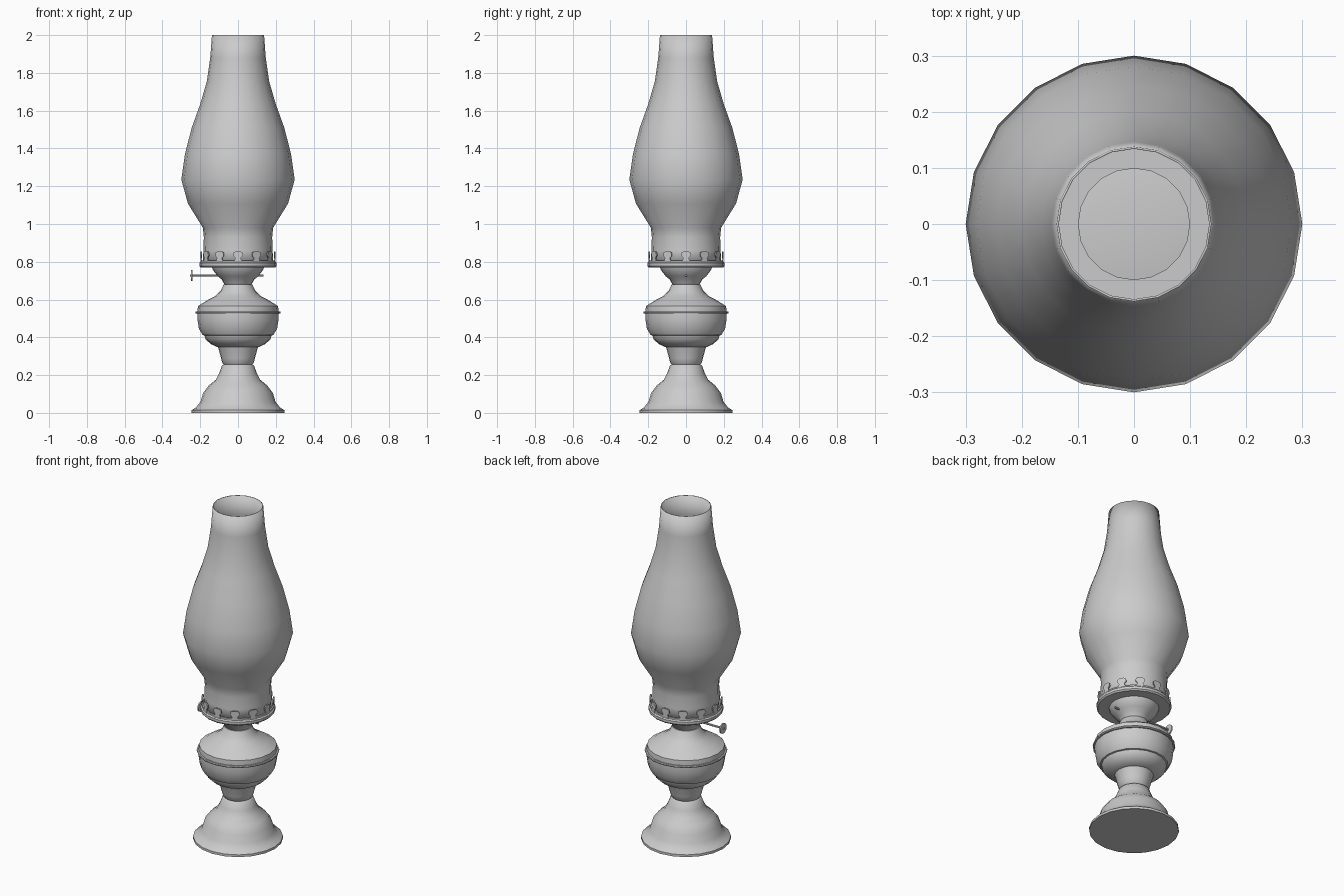
import bpy, bmesh
from math import sin, cos, pi, radians

if "Cube" in bpy.data.objects:
    bpy.data.objects.remove(bpy.data.objects["Cube"])

SIDES = 20


def finish(name, bm, angle=35):
    bmesh.ops.remove_doubles(bm, verts=bm.verts, dist=1e-5)
    bmesh.ops.recalc_face_normals(bm, faces=bm.faces)
    me = bpy.data.meshes.new(name)
    bm.to_mesh(me)
    bm.free()
    ob = bpy.data.objects.new(name, me)
    bpy.context.collection.objects.link(ob)
    bpy.ops.object.select_all(action='DESELECT')
    bpy.context.view_layer.objects.active = ob
    ob.select_set(True)
    bpy.ops.object.shade_smooth_by_angle(angle=radians(angle))
    return ob


def lathe(name, profile, closed=False, sides=SIDES):
    """Spin an (r, z) profile about the z axis."""
    bm = bmesh.new()
    vs = [bm.verts.new((r, 0, z)) for r, z in profile]
    pairs = list(zip(vs, vs[1:]))
    if closed:
        pairs.append((vs[-1], vs[0]))
    es = [bm.edges.new(p) for p in pairs]
    bmesh.ops.spin(bm, geom=vs + es, cent=(0, 0, 0), axis=(0, 0, 1),
                   angle=2 * pi, steps=sides)
    return finish(name, bm)


# Flared foot
lathe("foot", [(0, 0), (.245, 0), (.245, .014), (.222, .03), (.199, .058),
               (.185, .105), (.155, .145), (.118, .175), (.1, .21),
               (.085, .25), (.075, .257), (0, .257)])

# Stem between foot and oil font
lathe("stem", [(0, .255), (.075, .255), (.083, .265), (.09, .29),
               (.103, .34), (.108, .352), (0, .352)])

# Oil font: lower bowl, body and shoulder
lathe("oil_font", [(0, .348), (.11, .348), (.145, .365), (.172, .39),
                   (.178, .41), (.187, .412), (.207, .445), (.214, .49),
                   (.216, .53), (.212, .565), (.165, .595), (.118, .62),
                   (.093, .645), (.076, .68), (0, .68)])

# Thin seam ring around the font
lathe("font_ring", [(.21, .526), (.224, .526), (.226, .531),
                    (.224, .537), (.21, .537)], closed=True)

# Burner cup with flange and cap inside the chimney
lathe("burner", [(0, .68), (.07, .68), (.078, .69), (.085, .705),
                 (.108, .724), (.132, .755), (.137, .77), (.198, .77),
                 (.205, .778), (.205, .793), (.198, .8), (.197, .808),
                 (.189, .808), (.187, .785), (.1, .785), (.1, .795),
                 (.06, .80), (0, .80)])

# Gallery prongs: round-headed tabs wrapped around the flange
outline = [(-6, .795), (-4.5, .82), (-7.5, .832), (-7, .848), (-3.5, .855),
           (3.5, .855), (7, .848), (7.5, .832), (4.5, .82), (6, .795)]
bm = bmesh.new()
for i in range(12):
    rings = []
    for r in (.191, .198):
        ring = []
        for a, z in outline:
            t = radians(a) + i * pi / 6
            ring.append(bm.verts.new((r * cos(t), r * sin(t), z)))
        rings.append(ring)
        bm.faces.new(ring)
    n = len(outline)
    for j in range(n):
        k = (j + 1) % n
        bm.faces.new((rings[0][j], rings[0][k], rings[1][k], rings[1][j]))
finish("gallery_prongs", bm)

# Glass chimney, open at both ends
glass = lathe("chimney", [(.187, .79), (.183, .86), (.181, .93), (.186, .98),
                          (.265, 1.108), (.3, 1.235), (.281, 1.37),
                          (.245, 1.51), (.2, 1.635), (.165, 1.755),
                          (.147, 1.88), (.138, 2.0)])
sol = glass.modifiers.new("thickness", 'SOLIDIFY')
sol.thickness = .004
sol.offset = -1


# Wick adjuster: rod, knob and end pin along x
def x_cylinder(name, x0, x1, r, sides):
    bpy.ops.mesh.primitive_cylinder_add(
        vertices=sides, radius=r, depth=x1 - x0,
        location=((x0 + x1) / 2, 0, .727), rotation=(0, pi / 2, 0))
    bpy.context.object.name = name
    bpy.ops.object.shade_smooth_by_angle(angle=radians(35))


x_cylinder("wick_rod", -.255, .135, .006, 10)
x_cylinder("wick_knob", -.25, -.242, .03, 16)
